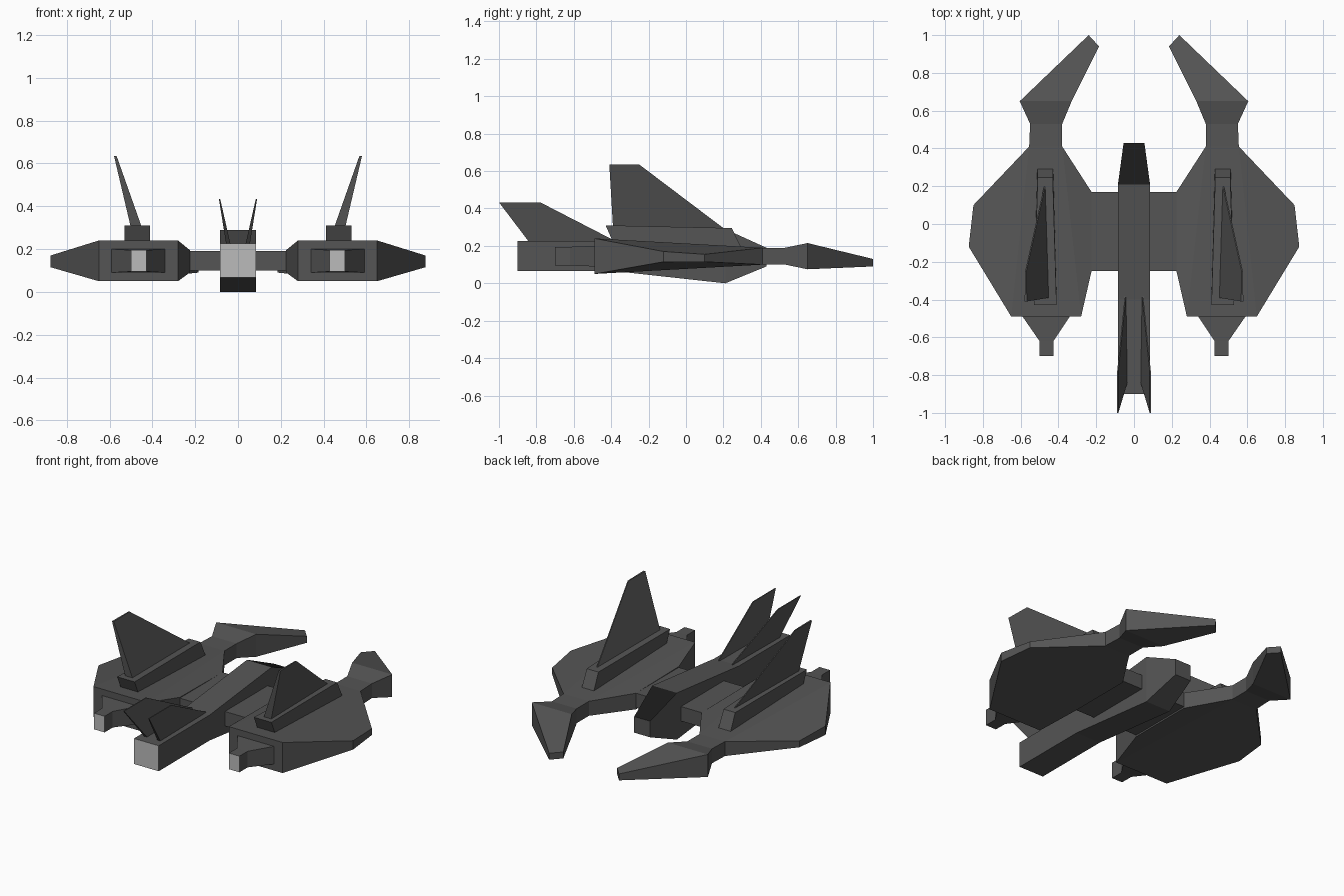
import bpy, bmesh
from mathutils import Vector

if "Cube" in bpy.data.objects:
    bpy.data.objects.remove(bpy.data.objects["Cube"])


def material(name, v):
    m = bpy.data.materials.new(name)
    m.diffuse_color = (v, v, v, 1)
    m.use_nodes = True
    m.node_tree.nodes["Principled BSDF"].inputs["Base Color"].default_value = m.diffuse_color
    return m


HULL = material("dark_hull", 0.09)
GLOW = material("engine_light", 0.5)
GLASS = material("canopy_black", 0.01)


def finish(name, bm, mirror):
    bmesh.ops.recalc_face_normals(bm, faces=bm.faces)
    me = bpy.data.meshes.new(name)
    bm.to_mesh(me)
    bm.free()
    for m in (HULL, GLOW, GLASS):
        me.materials.append(m)
    ob = bpy.data.objects.new(name, me)
    bpy.context.collection.objects.link(ob)
    if mirror:
        ob.modifiers.new("mirror", 'MIRROR').use_mirror_merge = False
    return ob


def loft(name, rings, mirror=False, first_mat=0):
    """Skin a row of matching rings and cap both ends."""
    bm = bmesh.new()
    vs = [[bm.verts.new(p) for p in r] for r in rings]
    n = len(vs[0])
    for a, b in zip(vs, vs[1:]):
        for i in range(n):
            j = (i + 1) % n
            bm.faces.new((a[i], a[j], b[j], b[i]))
    bm.faces.new(vs[0]).material_index = first_mat
    bm.faces.new(vs[-1])
    return finish(name, bm, mirror)


def rect(y, x0, x1, z0, z1):
    return [(x0, y, z0), (x1, y, z0), (x1, y, z1), (x0, y, z1)]


def plate(name, pts, polys):
    """Double-sided shell: pts are (x, y, z bottom, z top), polys tile the plan."""
    bm = bmesh.new()
    lo = [bm.verts.new((x, y, b)) for x, y, b, t in pts]
    hi = [bm.verts.new((x, y, t)) for x, y, b, t in pts]
    for p in polys:
        bm.faces.new([hi[i] for i in p])
        bm.faces.new([lo[i] for i in reversed(p)])
    n = len(pts)
    for i in range(n):
        j = (i + 1) % n
        bm.faces.new((lo[i], lo[j], hi[j], hi[i]))
    bmesh.ops.triangulate(bm, faces=[f for f in bm.faces if len(f.verts) > 4])
    return finish(name, bm, True)


# Side hulls with neck and forward prong
plate("side_hull", [
    (0.28, -0.49, 0.05, 0.24), (0.65, -0.49, 0.05, 0.24),
    (0.875, -0.12, 0.115, 0.17), (0.85, 0.10, 0.115, 0.155),
    (0.555, 0.41, 0.10, 0.19), (0.55, 0.53, 0.10, 0.19),
    (0.605, 0.65, 0.075, 0.215), (0.24, 1.0, 0.09, 0.13),
    (0.185, 0.94, 0.09, 0.13), (0.33, 0.65, 0.075, 0.215),
    (0.38, 0.53, 0.10, 0.19), (0.38, 0.41, 0.10, 0.19),
    (0.225, 0.17, 0.09, 0.19), (0.225, -0.25, 0.09, 0.195)],
    [(0, 1, 4, 11), (1, 2, 3, 4), (0, 11, 12, 13),
     (11, 4, 5, 10), (10, 5, 6, 9), (9, 6, 7, 8)])

# Bridge between the hulls
loft("wing_bridge", [rect(-0.25, -0.235, 0.235, 0.10, 0.19),
                     rect(0.17, -0.235, 0.235, 0.10, 0.19)])

# Fuselage with light exhaust and black sloping canopy
body = loft("fuselage", [rect(y, -w, w, b, t) for y, w, b, t in (
    (-0.90, 0.085, 0.067, 0.225), (-0.40, 0.085, 0.067, 0.225),
    (0.21, 0.085, 0.0, 0.29), (0.43, 0.055, 0.09, 0.19))], first_mat=1)
for f in body.data.polygons:
    if f.normal.z > 0.3 and f.center.y > 0.25:
        f.material_index = 2

# Engine nozzles at the back of each hull
loft("engine_nozzle", [rect(-0.70, 0.427, 0.50, 0.095, 0.195),
                       rect(-0.62, 0.427, 0.50, 0.095, 0.195),
                       rect(-0.49, 0.34, 0.59, 0.09, 0.20),
                       rect(-0.44, 0.34, 0.59, 0.09, 0.20)], True, 1)

# Raised bases under the big fins
loft("fin_base", [
    [(0.41, -0.39, 0.22), (0.53, -0.39, 0.22), (0.53, -0.43, 0.31), (0.41, -0.43, 0.31)],
    [(0.428, 0.30, 0.18), (0.512, 0.30, 0.18), (0.51, 0.245, 0.295), (0.43, 0.245, 0.295)]], True)


def fin(name, root, tip, rt, tt):
    """Canted wedge fin; root and tip are (x, y rear, y front, z)."""
    rings = []
    for (x, y0, y1, z), t in ((root, rt), (tip, tt)):
        rings.append([(x - t, y0, z), (x + t, y0, z),
                      (x + 0.003, y1, z), (x - 0.003, y1, z)])
    loft(name, rings, True)


# Big hull fins and small tail fins
fin("hull_fin", (0.473, -0.39, 0.20, 0.295), (0.573, -0.41, -0.25, 0.635), 0.026, 0.006)
fin("tail_fin", (0.045, -0.84, -0.37, 0.222), (0.086, -1.0, -0.78, 0.433), 0.010, 0.003)
